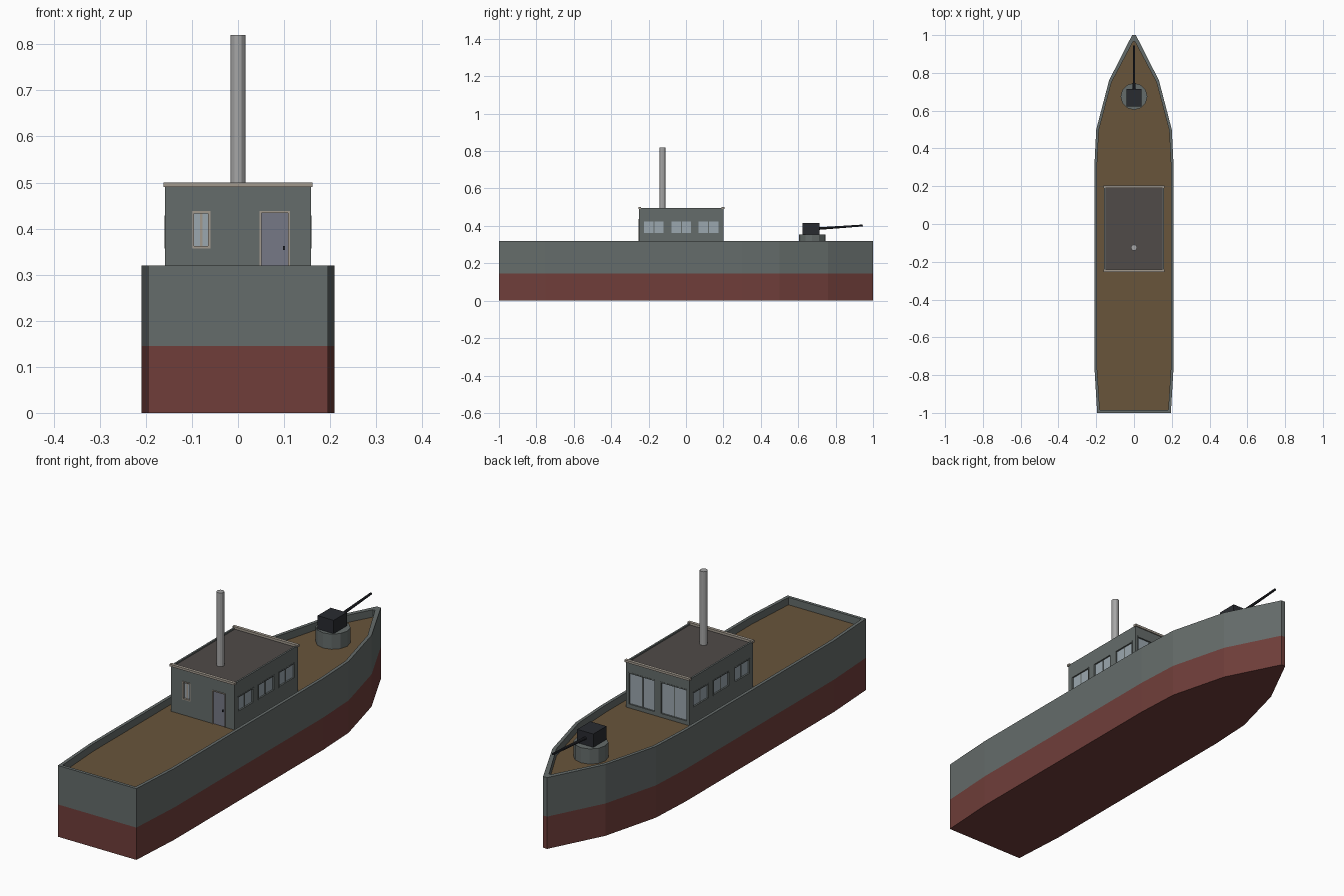
import bpy, bmesh, math
from mathutils import Matrix, Vector

if "Cube" in bpy.data.objects:
    bpy.data.objects.remove(bpy.data.objects["Cube"])


def mat(name, r, g, b):
    m = bpy.data.materials.new(name)
    m.diffuse_color = (r, g, b, 1)
    m.use_nodes = True
    m.node_tree.nodes["Principled BSDF"].inputs["Base Color"].default_value = m.diffuse_color
    return m


GREY = mat("grey_paint", .13, .15, .145)
RED = mat("red_paint", .16, .048, .042)
WOOD = mat("deck_wood", .14, .09, .043)
ROOF = mat("roof_dark", .08, .07, .065)
TRIM = mat("trim_beige", .36, .32, .27)
GLASS = mat("glass", .33, .39, .43)
DOOR = mat("door_blue", .18, .19, .24)
STEEL = mat("steel", .38, .38, .38)
BLACK = mat("gun_black", .022, .024, .03)


def finish(bm, name, *mats):
    bmesh.ops.recalc_face_normals(bm, faces=bm.faces)
    me = bpy.data.meshes.new(name)
    bm.to_mesh(me)
    bm.free()
    ob = bpy.data.objects.new(name, me)
    bpy.context.collection.objects.link(ob)
    for m in mats:
        me.materials.append(m)
    return ob


def add_box(bm, lo, hi, M=Matrix()):
    lo, hi = Vector(lo), Vector(hi)
    s = Matrix.Diagonal((*(hi - lo), 1))
    bmesh.ops.create_cube(bm, size=1, matrix=M @ Matrix.Translation((lo + hi) / 2) @ s)


def boxes(name, m, items, M=Matrix()):
    bm = bmesh.new()
    for lo, hi in items:
        add_box(bm, lo, hi, M)
    return finish(bm, name, m)


def rod(name, m, a, b, r1, r2, n):
    a, b = Vector(a), Vector(b)
    bm = bmesh.new()
    q = (b - a).to_track_quat('Z', 'Y').to_matrix().to_4x4()
    bmesh.ops.create_cone(bm, cap_ends=True, segments=n, radius1=r1, radius2=r2,
                          depth=(b - a).length, matrix=Matrix.Translation((a + b) / 2) @ q)
    return finish(bm, name, m)


# hull: stacked rings, with the bulwark stepping in and down to the deck
outer = [(.195, -1), (.21, -.75), (.21, .3), (.2, .5), (.132, .76), (.01, 1)]
inner = [(.181, -.986), (.196, -.75), (.196, .3), (.186, .497), (.119, .75), (.005, .965)]
DECK = .287
bm = bmesh.new()
rings = []
for half, z in [(outer, 0), (outer, .145), (outer, .32), (inner, .32), (inner, DECK)]:
    loop = half + [(-x, y) for x, y in reversed(half)]
    rings.append([bm.verts.new((x, y, z)) for x, y in loop])
n = len(rings[0])
for k in range(4):
    for i in range(n):
        j = (i + 1) % n
        f = bm.faces.new((rings[k][i], rings[k][j], rings[k + 1][j], rings[k + 1][i]))
        f.material_index = 1 if k == 0 else 0
bm.faces.new(rings[0]).material_index = 1
bm.faces.new(rings[4]).material_index = 2
finish(bm, "hull", GREY, RED, WOOD)

# cabin openings: frame in wall space (x along wall, y outward, z up)
X, Y0, Y1, TOP = .158, -.25, .2, .495
cut = bmesh.new()


def opening(name, pos, ang, w, z0, z1, frame, fill, mullions=1, depth=.008, t=.005, proud=.001):
    M = Matrix.Translation((*pos, 0)) @ Matrix.Rotation(ang, 4, 'Z')
    h = w / 2
    add_box(cut, (-h, -depth, z0), (h, .02, z1), M)
    boxes(name + "_panel", fill, [((-h, -depth - .002, z0), (h, -depth + .002, z1))], M)
    bars = [((-h, -depth, z0), (-h + t, proud, z1)), ((h - t, -depth, z0), (h, proud, z1)),
            ((-h + t, -depth, z1 - t), (h - t, proud, z1))]
    if mullions:
        bars.append(((-h + t, -depth, z0), (h - t, proud, z0 + t)))
    for i in range(mullions):
        x = -h + w * (i + 1) / (mullions + 1)
        bars.append(((x - t / 2, -depth, z0 + t), (x + t / 2, -depth + .004, z1 - t)))
    boxes(name + "_frame", frame, bars, M)


for s, side in ((1, "right"), (-1, "left")):
    for i, y in enumerate((-.172, -.025, .12)):
        opening(f"{side}_window_{i + 1}", (s * X, y), -s * math.pi / 2, .115, .357, .428, GREY, GLASS)
    opening(f"bow_window_{side}", (s * .079, Y1), 0, .137, .3, .447, GREY, GLASS)
opening("stern_window", (-.08, Y0), math.pi, .04, .357, .438, TRIM, GLASS, proud=.003)
opening("cabin_door", (.08, Y0), math.pi, .066, DECK - .002, .438, TRIM, DOOR, 0, .004, .004, .003)
boxes("door_handle", BLACK, [((.098, Y0 - .004, .354), (.102, Y0 + .003, .362))])

# cabin shell with recessed roof and openings cut in
add_box(cut, (-X + .008, Y0 + .008, .487), (X - .008, Y1 - .008, .6))
cutter = finish(cut, "cabin_cutter")
cutter.hide_render = True
cabin = boxes("cabin", GREY, [((-X, Y0, DECK - .003), (X, Y1, TOP))])
mod = cabin.modifiers.new("openings", 'BOOLEAN')
mod.operation, mod.object, mod.solver = 'DIFFERENCE', cutter, 'EXACT'
bpy.context.view_layer.objects.active = cabin
bpy.ops.object.modifier_apply(modifier=mod.name)
bpy.data.objects.remove(cutter)
boxes("roof", ROOF, [((-X + .007, Y0 + .007, .483), (X - .007, Y1 - .007, .489))])
boxes("roof_trim", TRIM, [((-.162, y - .005, .49), (.162, y + .009, .5)) for y in (Y0, Y1 - .004)])

# funnel
rod("funnel", STEEL, (0, -.125, .486), (0, -.125, .82), .016, .016, 12)

# deck gun
rod("gun_pedestal", GREY, (0, .675, DECK - .002), (0, .675, .355), .071, .071, 12)
boxes("gun_housing", BLACK, [((-.04, .622, .354), (.04, .715, .415))])
rod("gun_barrel", BLACK, (0, .7, .385), (0, .945, .402), .007, .005, 8)
